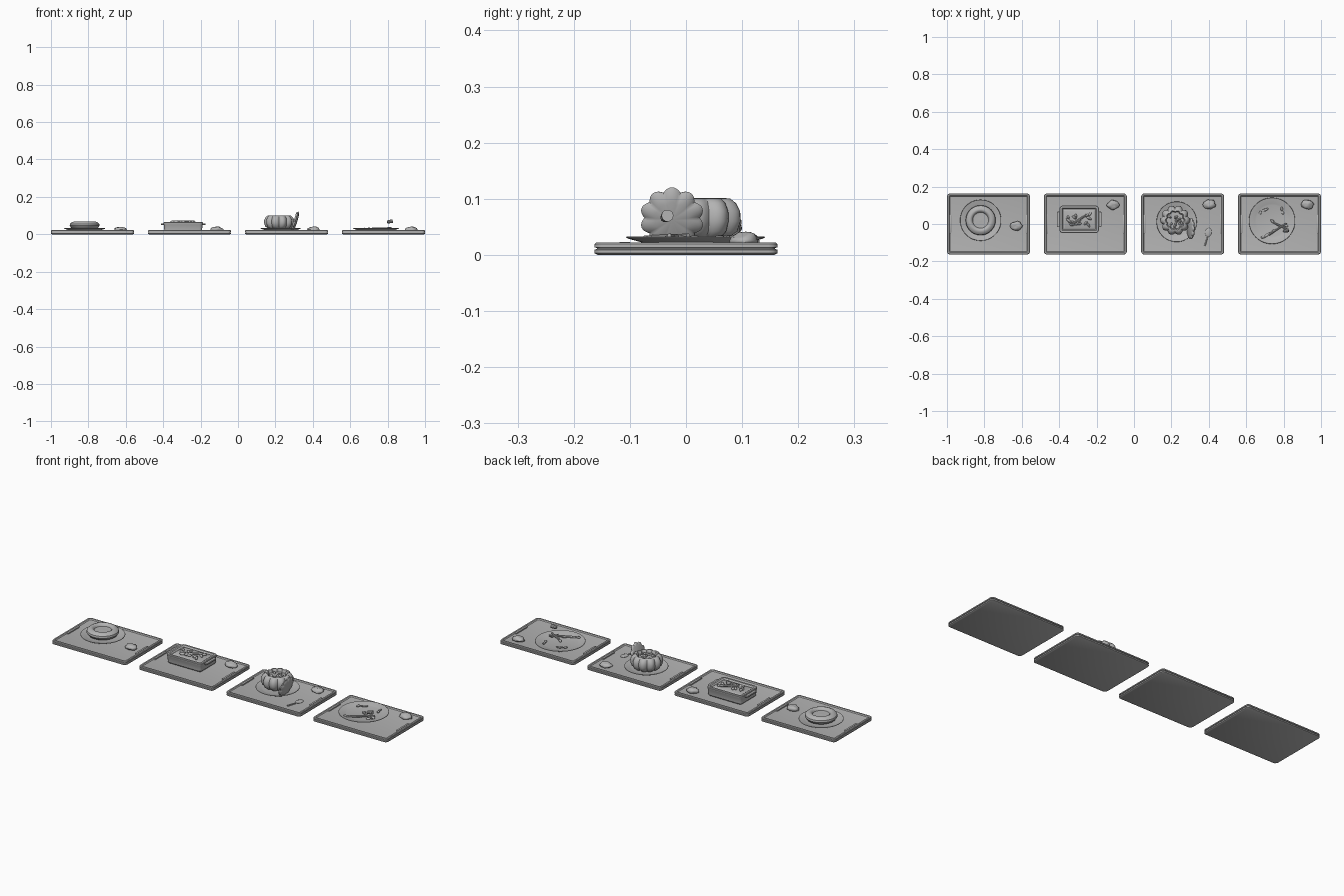
import bpy, math, random
from mathutils import Vector, Matrix, noise

if "Cube" in bpy.data.objects:
    bpy.data.objects.remove(bpy.data.objects["Cube"])

random.seed(4)
grey = bpy.data.materials.new("grey")
grey.diffuse_color = (0.45, 0.45, 0.45, 1)
grey.use_nodes = True
grey.node_tree.nodes["Principled BSDF"].inputs["Base Color"].default_value = grey.diffuse_color


def make(name, verts, faces, loc=(0, 0, 0), rot=None, angle=35):
    me = bpy.data.meshes.new(name)
    me.from_pydata(verts, [], faces)
    me.materials.append(grey)
    ob = bpy.data.objects.new(name, me)
    bpy.context.collection.objects.link(ob)
    ob.location = loc
    if rot:
        ob.rotation_euler = rot
    bpy.ops.object.select_all(action='DESELECT')
    ob.select_set(True)
    bpy.context.view_layer.objects.active = ob
    bpy.ops.object.shade_smooth_by_angle(angle=math.radians(angle))
    return ob


def loft(name, rings, loc, rot=None, angle=35):
    """Skin a stack of rings, capping both ends."""
    n = len(rings[0])
    verts = [p for r in rings for p in r]
    faces = [list(range(n))[::-1], list(range(len(verts) - n, len(verts)))]
    for k in range(len(rings) - 1):
        for i in range(n):
            j = (i + 1) % n
            faces.append((k * n + i, k * n + j, k * n + n + j, k * n + n + i))
    return make(name, verts, faces, loc, rot, angle)


def lathe(name, profile, loc, rot=None, n=48, ribs=0, depth=0.0, angle=35):
    rings = []
    for r, z in profile:
        ring = []
        for i in range(n):
            a = math.tau * i / n
            rr = r * (1 + depth * (abs(math.cos(ribs * a / 2)) - 0.6)) if ribs else r
            ring.append((rr * math.cos(a), rr * math.sin(a), z))
        rings.append(ring)
    return loft(name, rings, loc, rot, angle)


def slab(name, hx, hy, corner, profile, loc):
    """Rounded rectangle stepped through (inset, height) pairs."""
    rings = []
    for inset, z in profile:
        ring = []
        c = max(corner - inset, 0.003)
        for q, (sx, sy) in enumerate(((1, 1), (-1, 1), (-1, -1), (1, -1))):
            for s in range(4):
                a = math.pi / 2 * (q + s / 3)
                ring.append((sx * (hx - inset - c) + c * math.cos(a),
                             sy * (hy - inset - c) + c * math.sin(a), z))
        rings.append(ring)
    return loft(name, rings, loc)


def blob(name, size, loc, rot=(0, 0, 0), rough=0.0, seg=14, rows=8):
    rings = []
    for k in range(rows + 1):
        t = math.pi * min(max(k / rows, 0.02), 0.98)
        ring = []
        for i in range(seg):
            a = math.tau * i / seg
            d = Vector((math.sin(t) * math.cos(a), math.sin(t) * math.sin(a), -math.cos(t)))
            f = 1 + rough * noise.noise(d * 1.8 + Vector(loc) * 9)
            ring.append((d.x * size[0] * f, d.y * size[1] * f, d.z * size[2] * f))
        rings.append(ring)
    return loft(name, rings, loc, rot, 60)


def rod(name, a, b, r, r2=None):
    a, b = Vector(a), Vector(b)
    d = b - a
    return lathe(name, [(r, 0), (r2 or r, d.length)], a,
                 d.to_track_quat('Z', 'Y').to_euler(), n=10)


def plate(name, r, x, y):
    lathe(name, [(r * .6, .015), (r * .68, .019), (r * .97, .029), (r, .031), (r * .99, .033),
                 (r * .94, .032), (r * .74, .026), (r * .68, .024)], (x, y, 0))


# Serving trays with grooved edge, raised rim and end grips
TRAY = [(.006, 0), (0, .003), (0, .009), (.004, .0105), (.004, .012), (0, .0135),
        (0, .019), (.003, .022), (.011, .022), (.015, .017), (.02, .016)]
for k, cx in enumerate((-.778, -.26, .26, .778)):
    slab(f"tray_{k + 1}", .222, .163, .016, TRAY, (cx, 0, 0))
    for s in (-1, 1):
        slab(f"tray_grip_{k + 1}", .005, .05, .004,
             [(0, .014), (0, .022), (.002, .0235)], (cx + s * .204, 0, 0))

# Bread rolls
for k, (x, y) in enumerate(((-.63, -.01), (-.112, .102), (.403, .105), (.927, .105))):
    blob(f"bread_roll_{k + 1}", (.033, .025, .014), (x, y, .026), rough=.3)

# Soup bowl on a saucer
plate("saucer", .11, -.82, .02)
lathe("soup_bowl", [(.04, .022), (.055, .025), (.072, .034), (.08, .046), (.078, .056),
                    (.069, .064), (.058, .068), (.052, .067), (.045, .062), (.042, .055),
                    (.03, .054), (.005, .056)], (-.82, .02, 0))

# Rectangular baking dish with end handles
DX, DY = -.293, .025
slab("baking_dish", .103, .071, .016,
     [(.008, .015), (.002, .022), (0, .05), (-.003, .056), (-.003, .062), (0, .065),
      (.01, .065), (.014, .06), (.016, .058)], (DX, DY, 0))
for s in (-1, 1):
    slab("dish_handle", .012, .042, .008, [(.002, .05), (0, .052), (0, .057), (.002, .059)],
         (DX + s * .108, DY, 0))
slab("baked_filling", .085, .053, .01, [(0, .052), (0, .059), (.006, .062)], (DX, DY, 0))
rod("sausage", (DX - .035, DY - .025, .067), (DX + .04, DY + .025, .068), .006, .005)
for k in range(16):
    x, y = random.uniform(-.065, .065), random.uniform(-.037, .037)
    blob("topping", (random.uniform(.008, .018), .007, .007), (DX + x, DY + y, .066),
         (0, 0, random.uniform(0, 3)), .3, 8, 5)

# Hollow pumpkin on its plate
PX, PY = .22, .02
plate("pumpkin_plate", .108, .228, .012)
lathe("pumpkin", [(.035, .024), (.055, .03), (.07, .042), (.076, .06), (.075, .078), (.068, .092),
                  (.058, .1), (.05, .101), (.046, .096), (.044, .086), (.005, .086)],
      (PX, PY, 0), n=80, ribs=10, depth=.15, angle=50)
for k in range(12):
    a, r = random.uniform(0, math.tau), random.uniform(.005, .034)
    blob("stew_piece", (.009, .006, .006), (PX + r * math.cos(a), PY + r * math.sin(a), .088),
         (0, 0, a), .3, 8, 5)

# Scalloped pumpkin lid leaning beside it
lathe("pumpkin_lid", [(.045, -.006), (.052, -.003), (.054, .003), (.048, .009), (.03, .013),
                      (.004, .014)], (.302, -.025, .067), (0, math.radians(108), 0),
      n=80, ribs=10, depth=.15, angle=50)

# Spoon
blob("spoon_bowl", (.017, .024, .004), (.398, -.045, .02), (0, 0, -.2))
rod("spoon_handle", (.394, -.066, .019), (.378, -.118, .019), .003, .004)

# Flat plate with leftover scraps
plate("dinner_plate", .124, .738, .017)
rod("bone", (.72, -.058, .031), (.815, .004, .034), .006, .004)
rod("bone_branch", (.76, .0, .03), (.82, -.03, .034), .005, .004)
rod("garnish_stalk", (.738, .01, .029), (.79, -.012, .032), .004)
for x, y, l, a in ((.7, .075, .022, .4), (.675, .06, .012, 1.2), (.79, .08, .012, 1.7),
                   (.795, .06, .01, 2.0), (.71, -.06, .025, .6), (.75, -.035, .014, .3),
                   (.81, -.008, .016, -.4), (.80, -.03, .014, .9), (.74, .015, .012, 2.4),
                   (.69, -.07, .012, .2)):
    blob("scrap", (l, .007, .005), (x, y, .03), (0, 0, a), .3, 8, 5)

# Stem knob held above the scraps
rod("stem_knob", (.798, -.038, .066), (.826, -.033, .07), .008, .011)
